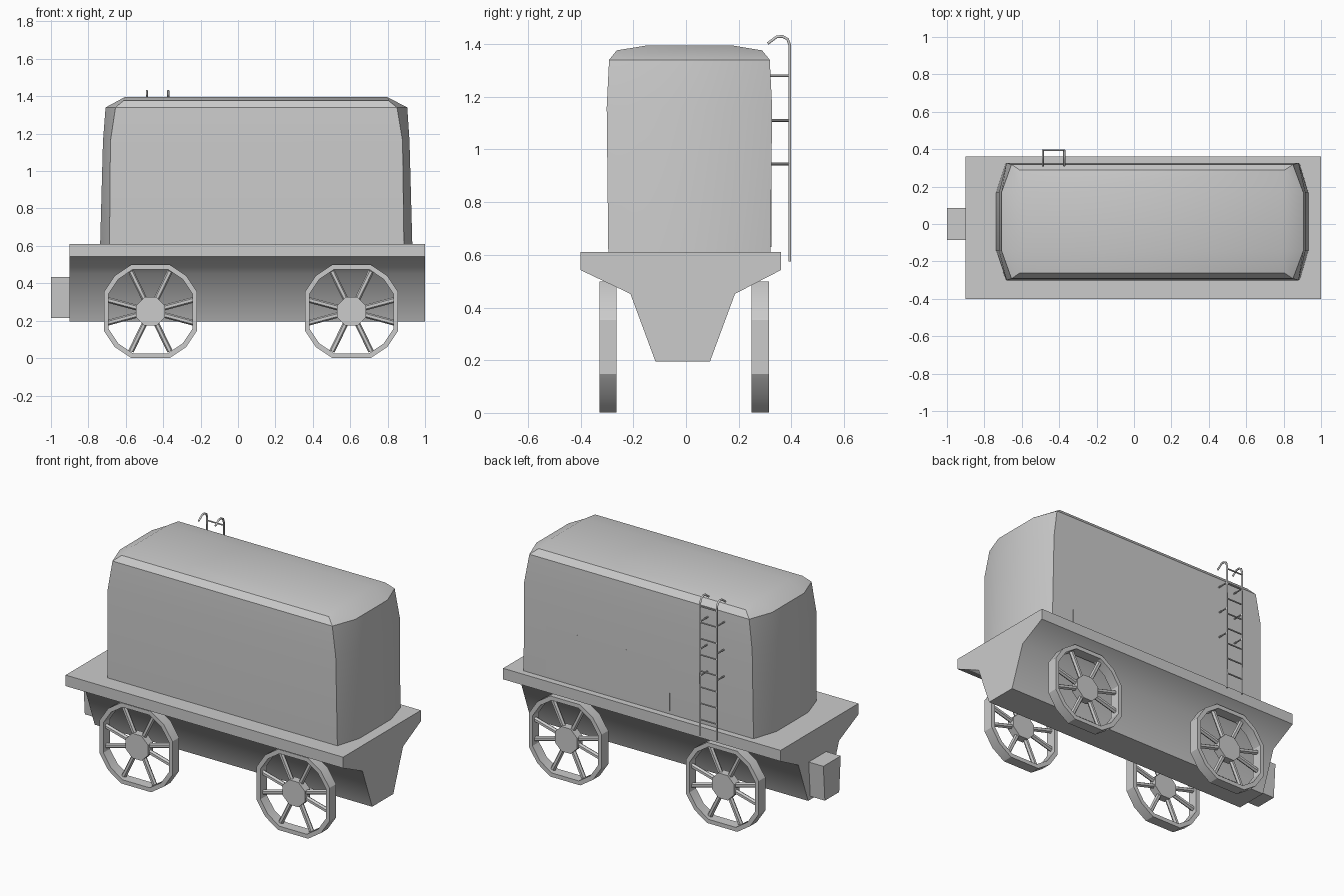
import bpy, bmesh
from math import cos, sin, radians, pi
from mathutils import Matrix, Vector

if "Cube" in bpy.data.objects:
    bpy.data.objects.remove(bpy.data.objects["Cube"])


def finish(name, bm, smooth=None):
    bmesh.ops.recalc_face_normals(bm, faces=bm.faces)
    me = bpy.data.meshes.new(name)
    bm.to_mesh(me)
    bm.free()
    ob = bpy.data.objects.new(name, me)
    bpy.context.collection.objects.link(ob)
    if smooth:
        bpy.ops.object.select_all(action='DESELECT')
        ob.select_set(True)
        bpy.context.view_layer.objects.active = ob
        bpy.ops.object.shade_smooth_by_angle(angle=radians(smooth))
    return ob


def loft(bm, rings, cyclic=False):
    vs = [[bm.verts.new(p) for p in r] for r in rings]
    n = len(rings[0])
    for k in range(len(vs) if cyclic else len(vs) - 1):
        a, b = vs[k], vs[(k + 1) % len(vs)]
        for i in range(n):
            j = (i + 1) % n
            bm.faces.new((a[i], a[j], b[j], b[i]))
    return vs


def rod(bm, a, b, r, sides=6):
    a, b = Vector(a), Vector(b)
    d = b - a
    m = Matrix.Translation((a + b) / 2) @ d.to_track_quat('Z', 'Y').to_matrix().to_4x4()
    bmesh.ops.create_cone(bm, cap_ends=True, segments=sides, radius1=r, radius2=r,
                          depth=d.length, matrix=m)


# chassis: tapered trough profile swept along x
half = [(0.38, 0.61), (0.38, 0.542), (0.206, 0.452), (0.111, 0.195)]
prof = [(-0.02 + y, z) for y, z in half] + [(-0.005 - y, z) for y, z in half[:1:-1]] \
    + [(-0.02 - y, z) for y, z in half[1::-1]]
bm = bmesh.new()
v = loft(bm, [[(x, y, z) for y, z in prof] for x in (-0.9, 1.0)])
for r in v:
    bm.faces.new(r)
finish("chassis", bm, 50)

# coupling block at the end
bm = bmesh.new()
v = loft(bm, [[(x, -0.085, 0.433), (x, 0.085, 0.433), (x, 0.07, 0.215), (x, -0.07, 0.215)]
              for x in (-1.0, -0.88)])
for r in v:
    bm.faces.new(r)
finish("coupling_block", bm)

# body: eight-sided rings closing into a crowned roof
CY = 0.013


def body_ring(xe0, xe1, xc0, xc1, hi, hc, zi, zc):
    return [(xe0, CY - hi, zi), (xc0, CY - hc, zc), (xc1, CY - hc, zc), (xe1, CY - hi, zi),
            (xe1, CY + hi, zi), (xc1, CY + hc, zc), (xc0, CY + hc, zc), (xe0, CY + hi, zi)]


bm = bmesh.new()
v = loft(bm, [
    body_ring(-0.737, 0.932, -0.687, 0.887, 0.155, 0.308, 0.61, 0.61),
    body_ring(-0.722, 0.917, -0.682, 0.88, 0.155, 0.314, 1.16, 1.16),
    body_ring(-0.708, 0.905, -0.655, 0.85, 0.157, 0.305, 1.34, 1.34),
    body_ring(-0.607, 0.80, -0.612, 0.806, 0.16, 0.276, 1.395, 1.376)])
bm.faces.new(v[0])
t = v[-1]
for q in ((0, 1, 2, 3), (0, 3, 4, 7), (7, 4, 5, 6)):
    bm.faces.new([t[i] for i in q])
finish("body", bm, 35)

# thin panel on the back of the body
bm = bmesh.new()
bmesh.ops.create_cube(bm, size=1, matrix=Matrix.Translation((0.308, 0.3145, 0.78))
                      @ Matrix.Diagonal((0.845, 0.02, 0.30, 1)))
finish("back_panel", bm)

# wheels: faceted rim, hub and eight spokes
RIM = [radians(22.5 * i) for i in range(16) if i % 4]
SPOKES = [15, 64, 116, 165, 195, 244, 296, 345]


def wheel(name, cx, cy, cz=0.25):
    bm = bmesh.new()
    w = 0.0325

    def ring(r, y):
        return [(cx + r * cos(a), cy + y, cz + r * sin(a)) for a in RIM]
    loft(bm, [ring(0.27, -w), ring(0.27, w), ring(0.243, w), ring(0.243, -w)], True)
    hub = Matrix.Translation((cx, cy, cz)) @ Matrix.Rotation(pi / 2, 4, 'X') \
        @ Matrix.Rotation(pi / 8, 4, 'Z')
    bmesh.ops.create_cone(bm, cap_ends=True, segments=8, radius1=0.083, radius2=0.083,
                          depth=0.05, matrix=hub)
    for d in SPOKES:
        c, s = cos(radians(d)), sin(radians(d))
        rod(bm, (cx + 0.06 * c, cy, cz + 0.06 * s), (cx + 0.238 * c, cy, cz + 0.238 * s), 0.015)
    finish(name, bm, 30)


for xn, x in (("rear", -0.468), ("lead", 0.607)):
    for yn, y in (("front", -0.296), ("back", 0.282)):
        wheel(f"{yn}_{xn}_wheel", x, y)

# ladder: hooked rails
X0, X1, YL = -0.487, -0.373, 0.394
hook = [(YL, 0.575), (YL, 1.395), (0.386, 1.418), (0.367, 1.429), (0.345, 1.428), (0.31, 1.402)]
for n, x in (("left", X0), ("right", X1)):
    cu = bpy.data.curves.new(f"ladder_{n}_rail", 'CURVE')
    cu.dimensions = '3D'
    cu.bevel_depth = 0.006
    cu.bevel_resolution = 1
    cu.use_fill_caps = True
    sp = cu.splines.new('POLY')
    sp.points.add(len(hook) - 1)
    for p, (y, z) in zip(sp.points, hook):
        p.co = (x, y, z, 1)
    bpy.context.collection.objects.link(bpy.data.objects.new(cu.name, cu))

# ladder rungs
bm = bmesh.new()
for i in range(8):
    z = 1.375 - 0.1 * i
    rod(bm, (X0, YL, z), (X1, YL, z), 0.005)
finish("ladder_rungs", bm, 35)

# ladder stand-off brackets
bm = bmesh.new()
for x in (X0, X1):
    for z in (1.28, 1.11, 0.945):
        rod(bm, (x, 0.315, z), (x, YL, z), 0.005)
finish("ladder_brackets", bm, 35)
